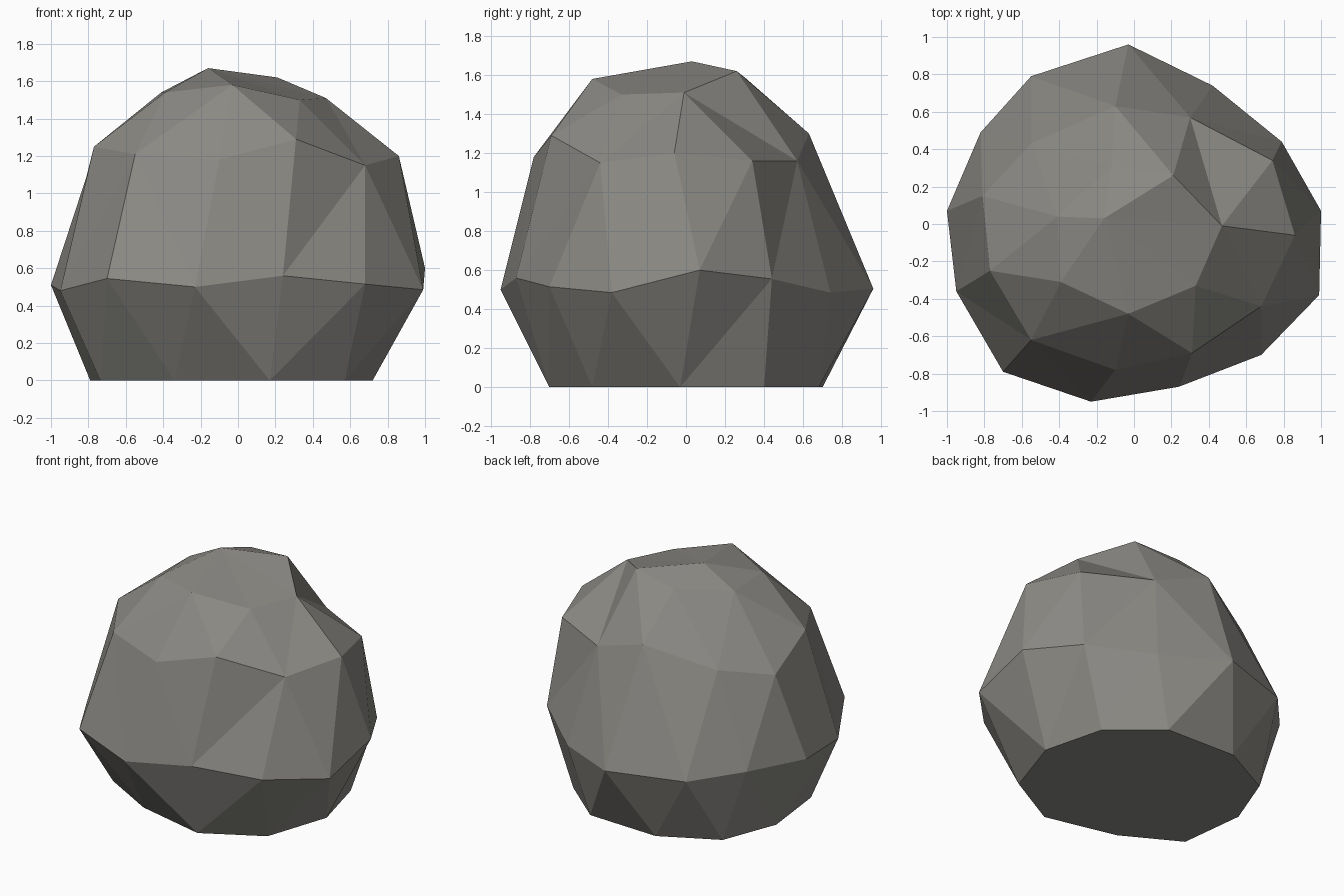
import bpy, bmesh
from math import atan2

if "Cube" in bpy.data.objects:
    bpy.data.objects.remove(bpy.data.objects["Cube"])

# Irregular rings of the boulder, from the flat base up to the crown (x, y, z)
base = [(x, y, 0) for x, y in [
    (.17, -.70), (.57, -.48), (.72, -.03), (.61, .40), (.28, .68),
    (-.25, .70), (-.64, .50), (-.79, .11), (-.735, -.36), (-.34, -.58)]]
belly = [(-.03, .96, .505), (.42, .74, .485), (.79, .44, .555), (1, .07, .60),
         (.99, -.38, .485), (.68, -.70, .515), (.24, -.87, .56), (-.23, -.95, .50),
         (-.70, -.79, .545), (-.95, -.36, .48), (-1, .07, .51), (-.82, .49, .53),
         (-.55, .79, .50)]
shoulder = [(-.55, -.62, 1.21), (-.10, -.78, 1.18), (.31, -.69, 1.29),
            (.68, -.44, 1.15), (.86, -.06, 1.20), (.74, .34, 1.16), (.30, .57, 1.16),
            (-.10, .63, 1.30), (-.55, .43, 1.16), (-.81, .15, 1.09), (-.77, -.25, 1.25)]
crown = [(-.03, -.48, 1.58), (.33, -.33, 1.50), (.47, -.01, 1.51), (.21, .26, 1.62),
         (-.12, .31, 1.58), (-.41, .04, 1.54), (-.39, -.31, 1.54)]
peak = (-.16, .03, 1.67)

bm = bmesh.new()


def ring(points):
    """Add one ring of vertices, sorted anticlockwise."""
    return [bm.verts.new(p) for p in sorted(points, key=lambda p: atan2(p[1], p[0]))]


def stitch(low, high):
    """Join two rings with triangles, always taking the shorter diagonal."""
    n, m, i, j = len(low), len(high), 0, 0
    while i < n or j < m:
        a, b = low[i % n], high[j % m]
        a2, b2 = low[(i + 1) % n], high[(j + 1) % m]
        step_low = j == m or (i < n and (a2.co - b.co).length < (a.co - b2.co).length)
        if step_low:
            bm.faces.new((a, a2, b))
            i += 1
        else:
            bm.faces.new((a, b2, b))
            j += 1


# Flat underside, stitched sides, fan around the peak
rings = [ring(r) for r in (base, belly, shoulder, crown)]
bm.faces.new(rings[0][::-1])
for low, high in zip(rings, rings[1:]):
    stitch(low, high)
top = bm.verts.new(peak)
for a, b in zip(rings[-1], rings[-1][1:] + rings[-1][:1]):
    bm.faces.new((a, b, top))
bmesh.ops.recalc_face_normals(bm, faces=bm.faces)

mesh = bpy.data.meshes.new("boulder")
bm.to_mesh(mesh)
bm.free()

# Single warm grey stone colour
stone = bpy.data.materials.new("stone grey")
stone.diffuse_color = (.26, .253, .232, 1)
stone.use_nodes = True
stone.node_tree.nodes["Principled BSDF"].inputs["Base Color"].default_value = stone.diffuse_color
mesh.materials.append(stone)
bpy.context.collection.objects.link(bpy.data.objects.new("boulder", mesh))
